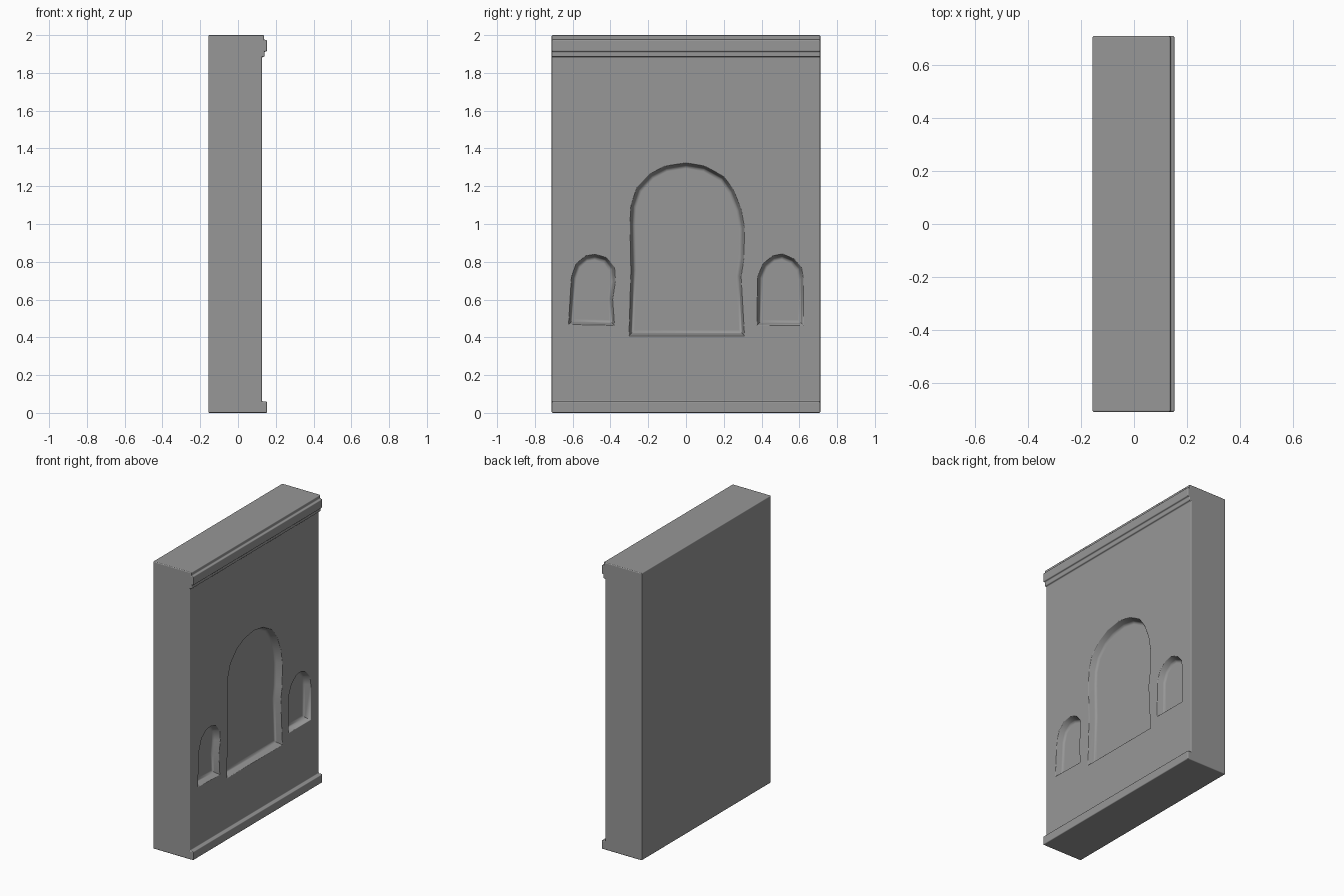
import bpy, bmesh

if "Cube" in bpy.data.objects:
    bpy.data.objects.remove(bpy.data.objects["Cube"])

HALF_Y = 0.711
FACE_X = 0.127


def loft(name, rings):
    """Closed solid skinned through matching rings of points."""
    bm = bmesh.new()
    loops = [[bm.verts.new(p) for p in ring] for ring in rings]
    n = len(loops[0])
    for a, b in zip(loops, loops[1:]):
        for i in range(n):
            j = (i + 1) % n
            bm.faces.new((a[i], a[j], b[j], b[i]))
    bm.faces.new(loops[0][::-1])
    bm.faces.new(loops[-1])
    bmesh.ops.recalc_face_normals(bm, faces=bm.faces[:])
    mesh = bpy.data.meshes.new(name)
    bm.to_mesh(mesh)
    bm.free()
    ob = bpy.data.objects.new(name, mesh)
    bpy.context.collection.objects.link(ob)
    return ob


def niche_cutter(name, outline):
    """Arched cutter with sloping, rounded walls."""
    ys = [p[0] for p in outline]
    zs = [p[1] for p in outline]
    cy, cz = (min(ys) + max(ys)) / 2, (min(zs) + max(zs)) / 2
    hy, hz = (max(ys) - min(ys)) / 2, (max(zs) - min(zs)) / 2
    rings = []
    for x, inset in ((0.20, -0.045), (FACE_X + 0.003, -0.007), (FACE_X - 0.004, 0.0),
                     (0.09, 0.010), (0.08, 0.016), (0.076, 0.028)):
        rings.append([(x, cy + (y - cy) * (1 - inset / hy), cz + (z - cz) * (1 - inset / hz))
                      for y, z in outline])
    ob = loft(name, rings)
    ob.data.materials.append(stone)
    ob.hide_render = True
    return ob


# Dark grey stone
stone = bpy.data.materials.new("dark_stone")
stone.diffuse_color = (0.31, 0.31, 0.31, 1)
stone.use_nodes = True
stone.node_tree.nodes["Principled BSDF"].inputs["Base Color"].default_value = stone.diffuse_color

# Wall slab with stepped cornice and plinth, extruded along y
profile = [(-0.157, 0), (0.153, 0), (0.153, 0.06), (FACE_X, 0.06), (FACE_X, 1.885),
           (0.14, 1.885), (0.14, 1.913), (0.153, 1.913), (0.153, 1.975), (0.138, 1.975),
           (0.138, 2.0), (-0.157, 2.0)]
wall = loft("niche_wall", [[(x, y, z) for x, z in profile] for y in (-HALF_Y, HALF_Y)])
wall.data.materials.append(stone)
bevel = wall.modifiers.new("soft_edges", "BEVEL")
bevel.width = 0.006
bevel.segments = 3

# Irregular hand-carved arch outlines (y, z)
main_arch = [(-0.30, 0.41), (-0.29, 0.75), (-0.295, 1.0), (-0.29, 1.1), (-0.26, 1.19),
             (-0.19, 1.265), (-0.11, 1.305), (0, 1.322), (0.1, 1.305), (0.2, 1.25),
             (0.25, 1.18), (0.29, 1.08), (0.308, 0.98), (0.305, 0.82), (0.29, 0.72),
             (0.308, 0.41)]
left_arch = [(-0.62, 0.47), (-0.605, 0.72), (-0.58, 0.79), (-0.53, 0.83), (-0.48, 0.838),
             (-0.42, 0.82), (-0.38, 0.77), (-0.375, 0.70), (-0.39, 0.60), (-0.38, 0.465)]
right_arch = [(0.378, 0.465), (0.38, 0.72), (0.41, 0.79), (0.46, 0.83), (0.51, 0.84),
              (0.57, 0.815), (0.61, 0.77), (0.62, 0.71), (0.62, 0.465)]

# Carve the niches
cutters = [niche_cutter("main_niche_cutter", main_arch),
           niche_cutter("left_niche_cutter", left_arch),
           niche_cutter("right_niche_cutter", right_arch)]
for c in cutters:
    cut = wall.modifiers.new(c.name, "BOOLEAN")
    cut.operation = "DIFFERENCE"
    cut.solver = "EXACT"
    cut.object = c

bpy.ops.object.select_all(action="DESELECT")
wall.select_set(True)
bpy.context.view_layer.objects.active = wall
for name in [m.name for m in wall.modifiers]:
    bpy.ops.object.modifier_apply(modifier=name)
for c in cutters:
    bpy.data.objects.remove(c)

# Smooth rounded edges while keeping the large faces evenly shaded
bpy.ops.object.shade_smooth_by_angle(angle=1.05)
weighted = wall.modifiers.new("even_shading", "WEIGHTED_NORMAL")
weighted.keep_sharp = True
weighted.weight = 100
